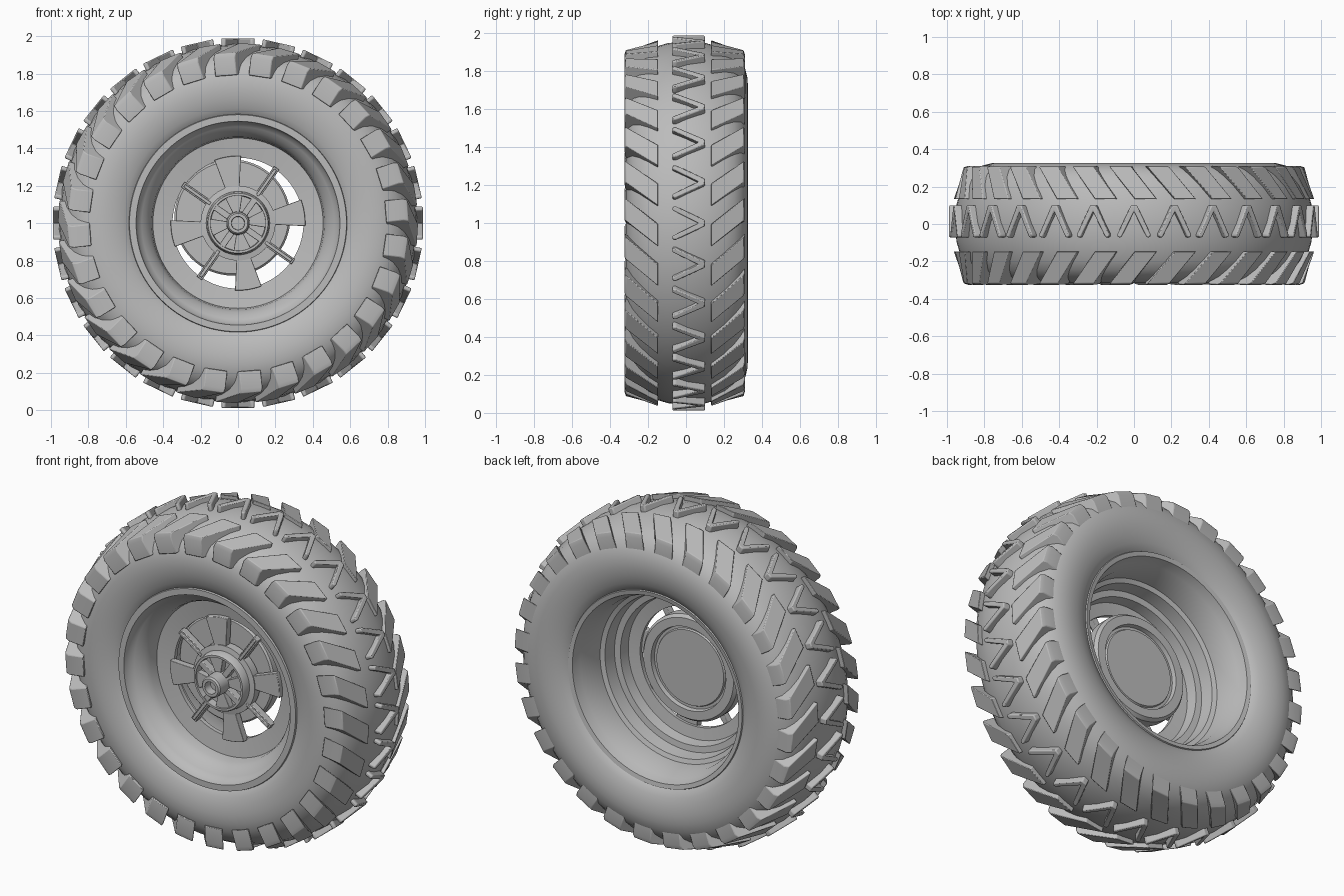
import bpy, bmesh, math
from math import cos, sin, pi, radians

cube = bpy.data.objects.get("Cube")
if cube:
    bpy.data.objects.remove(cube, do_unlink=True)

grey = bpy.data.materials.new("plain_grey")
grey.use_nodes = True
grey.diffuse_color = (0.5, 0.5, 0.5, 1)
bsdf = grey.node_tree.nodes["Principled BSDF"]
bsdf.inputs["Base Color"].default_value = (0.5, 0.5, 0.5, 1)
bsdf.inputs["Roughness"].default_value = 0.7

LUGS = 28
STEP = 2 * pi / LUGS


def polar(angle, r, y):
    """Point on the wheel, whose axle runs along y at height 1."""
    return (r * cos(angle), y, 1 + r * sin(angle))


def tangent(angle, r, y, s):
    """Point on a flat plate that touches the wheel at the given angle."""
    return (r * cos(angle) - s * sin(angle), y, 1 + r * sin(angle) + s * cos(angle))


def finish(name, bm, bevel=0.0, smooth=30):
    bmesh.ops.remove_doubles(bm, verts=bm.verts, dist=1e-5)
    bmesh.ops.recalc_face_normals(bm, faces=bm.faces)
    mesh = bpy.data.meshes.new(name)
    bm.to_mesh(mesh)
    bm.free()
    mesh.materials.append(grey)
    obj = bpy.data.objects.new(name, mesh)
    bpy.context.collection.objects.link(obj)
    bpy.ops.object.select_all(action='DESELECT')
    obj.select_set(True)
    bpy.context.view_layer.objects.active = obj
    bpy.ops.object.shade_smooth_by_angle(angle=radians(smooth))
    if bevel:
        mod = obj.modifiers.new("soft_edges", 'BEVEL')
        mod.width = bevel
        mod.segments = 2
        mod.limit_method = 'ANGLE'
    return obj


def lathe(name, profile, seg=96, smooth=30):
    """Turn a list of (y, radius) points around the axle."""
    bm = bmesh.new()
    verts = [bm.verts.new((r, y, 1)) for y, r in profile]
    edges = [bm.edges.new(pair) for pair in zip(verts, verts[1:])]
    bmesh.ops.spin(bm, geom=verts + edges, cent=(0, 0, 1), axis=(0, 1, 0),
                   angle=2 * pi, steps=seg)
    return finish(name, bm, smooth=smooth)


def prism(bm, lower, upper):
    """Solid between two matching outlines."""
    a = [bm.verts.new(p) for p in lower]
    b = [bm.verts.new(p) for p in upper]
    bm.faces.new(a)
    bm.faces.new(b[::-1])
    n = len(a)
    for i in range(n):
        j = (i + 1) % n
        bm.faces.new((a[i], b[i], b[j], a[j]))


def sector(bm, r0, r1, a0, a1, y0, y1, n=6):
    """Curved plate spanning two radii and two angles."""
    angles = [a0 + (a1 - a0) * i / n for i in range(n + 1)]
    ring = [(a, r1) for a in angles] + [(a, r0) for a in reversed(angles)]
    prism(bm, [polar(a, r, y0) for a, r in ring], [polar(a, r, y1) for a, r in ring])


def bar(bm, angle, r0, r1, half, y0, y1):
    """Straight radial bar of constant width."""
    flat = [(r0, -half), (r1, -half), (r1, half), (r0, half)]
    prism(bm, *[[tangent(angle, r, y, s) for r, s in flat] for y in (y0, y1)])


# Tyre carcass
side = [(.25, .55), (.28, .575), (.3, .615), (.314, .66), (.321, .71), (.32, .76),
        (.308, .81), (.285, .855), (.25, .89), (.2, .919), (.1, .949)]
tyre = lathe("tyre", [(-y, r) for y, r in side] + [(0, .958)] + side[::-1], 112, 40)
tyre.location.y = .005

# Slanted shoulder lugs, mirrored across the tyre; the set sits slightly forward
lug = [(.14, .9), (.14, .962), (.31, .91), (.318, .885), (.314, .79), (.26, .8)]
for sign, name in ((-1, "front_shoulder_lugs"), (1, "back_shoulder_lugs")):
    bm = bmesh.new()
    for i in range(LUGS):
        base = radians(82) + i * STEP
        prism(bm, *[[tangent(base - .85 * (.318 - y), r, sign * y, half) for y, r in lug]
                    for half in (-.058, .058)])
    lugs = finish(name, bm, .004)
    lugs.location.y = -.007

# Centre chevrons: wide and slim
bm = bmesh.new()
arm = [(0, .1), (.016, .1), (.089, -.055), (.087, -.07), (.068, -.072), (0, .066)]
outline = arm + [(-s, y) for s, y in arm[:0:-1] if s > 0]
for i in range(LUGS):
    base = radians(90) + i * STEP
    prism(bm, *[[tangent(base, r, y, s) for s, y in outline] for r in (.93, .988)])
finish("centre_chevrons", bm, .006)

# Rim barrel with front lip and stepped back
lathe("rim", [(-.24, .57), (-.27, .585), (-.29, .58), (-.29, .545), (-.25, .535),
              (-.235, .515), (-.215, .495), (-.19, .475), (-.16, .462), (-.11, .455),
              (-.095, .35), (-.07, .35), (-.06, .42), (0, .43), (.005, .465),
              (.08, .475), (.09, .5), (.19, .51), (.23, .53), (.285, .545),
              (.29, .57), (.27, .58), (.24, .57)], smooth=40)

# Wheel face: four wide and four narrow spokes leave eight windows
bm = bmesh.new()
for i in range(4):
    wide = radians(9 + 90 * i)
    sector(bm, .17, .36, wide - radians(11.5), wide + radians(11.5), -.125, -.085)
    bar(bm, wide + radians(46), .17, .36, .017, -.125, -.085)
finish("spokes", bm, .003)

# Raised ribs running along the narrow spokes
bm = bmesh.new()
for i in range(4):
    bar(bm, radians(55 + 90 * i), .18, .35, .009, -.135, -.12)
finish("spoke_ribs", bm, .003)

# Hub with a recessed front
lathe("hub", [(-.08, 0), (-.08, .2), (-.13, .2), (-.135, .17), (-.178, .165),
              (-.185, .16), (-.185, .148), (-.14, .145), (-.135, 0)], 64)

# Hub blades, wide and narrow in turn, and the hollow centre cap
bm = bmesh.new()
for i in range(4):
    wide = radians(9 + 90 * i)
    sector(bm, .045, .15, wide - radians(18), wide + radians(18), -.175, -.13)
    bar(bm, wide + radians(46), .045, .15, .017, -.18, -.13)
finish("hub_blades", bm, .003)
lathe("centre_cap", [(-.13, .064), (-.25, .06), (-.26, .052), (-.26, .036),
                     (-.21, .034), (-.21, 0)], 48)

# Brake drum behind the wheel face, seated a little off the axle
drum = lathe("brake_drum", [(-.07, 0), (-.07, .3), (-.06, .31), (0, .31), (.02, .295),
                            (.02, .245), (-.005, .24), (-.005, .225), (.005, .22),
                            (.005, 0)], 64)
drum.location = (-.03, 0, .03)
